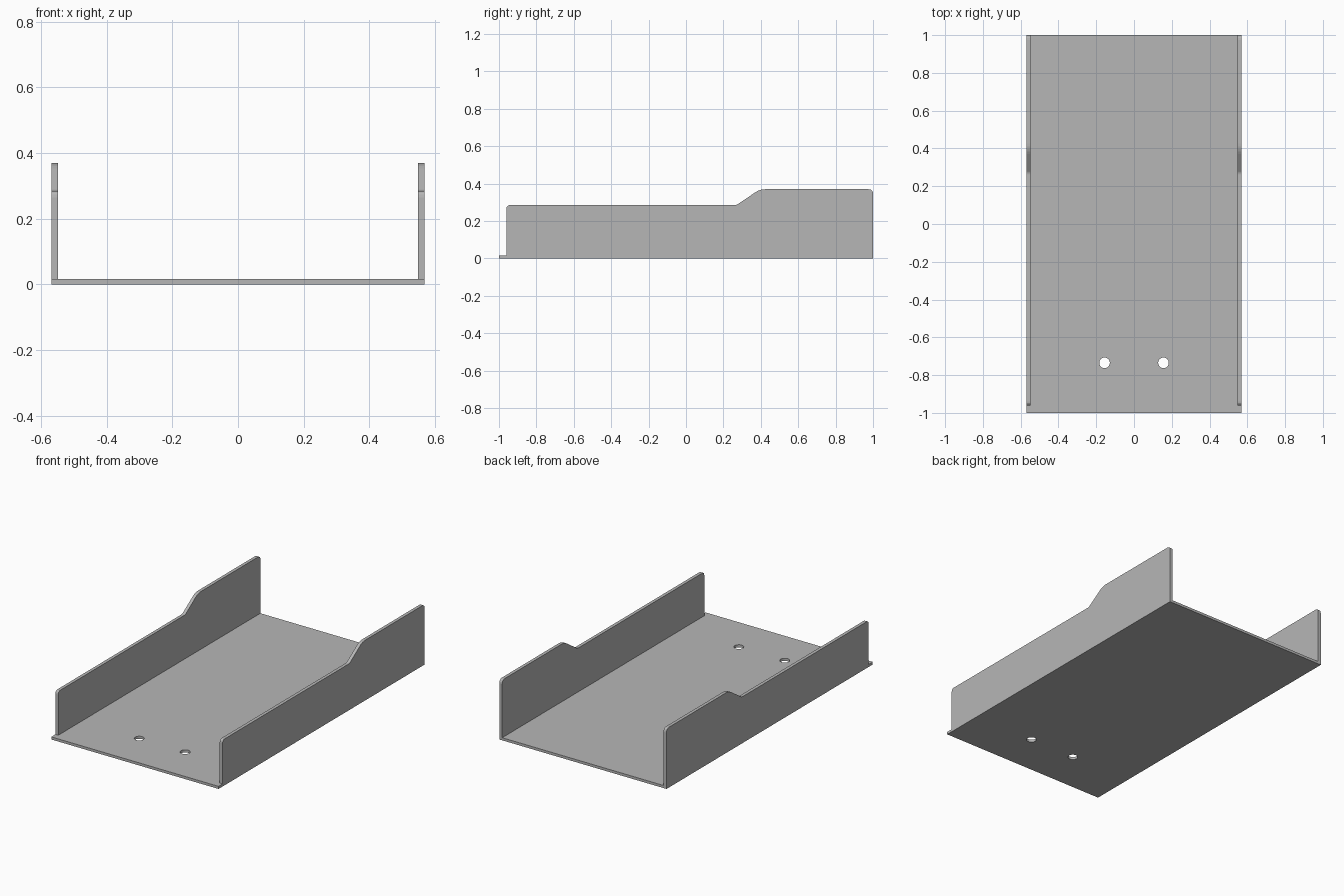
import bpy
import bmesh
import math
from mathutils import Matrix, Vector

HALF_W, WALL, FLOOR = 0.568, 0.02, 0.016

if "Cube" in bpy.data.objects:
    bpy.data.objects.remove(bpy.data.objects["Cube"], do_unlink=True)

grey = bpy.data.materials.new("plain grey")
grey.use_nodes = True
grey.diffuse_color = (0.47, 0.47, 0.47, 1)
grey.node_tree.nodes["Principled BSDF"].inputs["Base Color"].default_value = grey.diffuse_color


def sheet(name, loops, depth, matrix):
    """Fill 2D outlines (the first outer, the rest holes) and extrude them."""
    bm = bmesh.new()
    edges = []
    for loop in loops:
        vs = [bm.verts.new((x, y, 0)) for x, y in loop]
        edges += [bm.edges.new((a, b)) for a, b in zip(vs, vs[1:] + vs[:1])]
    bmesh.ops.triangle_fill(bm, edges=edges, use_beauty=True)
    out = bmesh.ops.extrude_face_region(bm, geom=bm.faces[:], use_keep_orig=True)
    moved = [g for g in out["geom"] if isinstance(g, bmesh.types.BMVert)]
    bmesh.ops.translate(bm, verts=moved, vec=(0, 0, depth))
    bmesh.ops.transform(bm, matrix=matrix, verts=bm.verts[:])
    bmesh.ops.recalc_face_normals(bm, faces=bm.faces[:])
    mesh = bpy.data.meshes.new(name)
    bm.to_mesh(mesh)
    bm.free()
    mesh.materials.append(grey)
    obj = bpy.data.objects.new(name, mesh)
    bpy.context.collection.objects.link(obj)
    return obj


def circle(cx, cy, r, n=32):
    return [(cx + r * math.cos(math.tau * i / n), cy + r * math.sin(math.tau * i / n))
            for i in range(n)]


def soften(points, radii, steps=4):
    """Round each corner with a quadratic curve."""
    result = []
    for i, (p, r) in enumerate(zip(points, radii)):
        p = Vector(p)
        if r == 0:
            result.append(tuple(p))
            continue
        a = p + (Vector(points[i - 1]) - p).normalized() * r
        b = p + (Vector(points[(i + 1) % len(points)]) - p).normalized() * r
        for k in range(steps + 1):
            t = k / steps
            result.append(tuple(a * (1 - t) ** 2 + p * 2 * t * (1 - t) + b * t * t))
    return result


# Floor with two round holes near the front
floor_outline = [(-HALF_W, -1), (HALF_W, -1), (HALF_W, 1), (-HALF_W, 1)]
holes = [circle(s * 0.156, -0.735, 0.028) for s in (-1, 1)]
sheet("floor", [floor_outline] + holes, FLOOR, Matrix())

# Side walls stepping up toward the back
profile = soften(
    [(-0.96, FLOOR), (1, FLOOR), (1, 0.37), (0.395, 0.37), (0.27, 0.285), (-0.96, 0.285)],
    [0, 0, 0.025, 0.03, 0.01, 0.02])
for name, x in (("right_wall", -HALF_W), ("left_wall", HALF_W - WALL)):
    # Profile axes (u, v, depth) become (y, z, x)
    upright = Matrix(((0, 0, 1, x), (1, 0, 0, 0), (0, 1, 0, 0), (0, 0, 0, 1)))
    sheet(name, [profile], WALL, upright)
